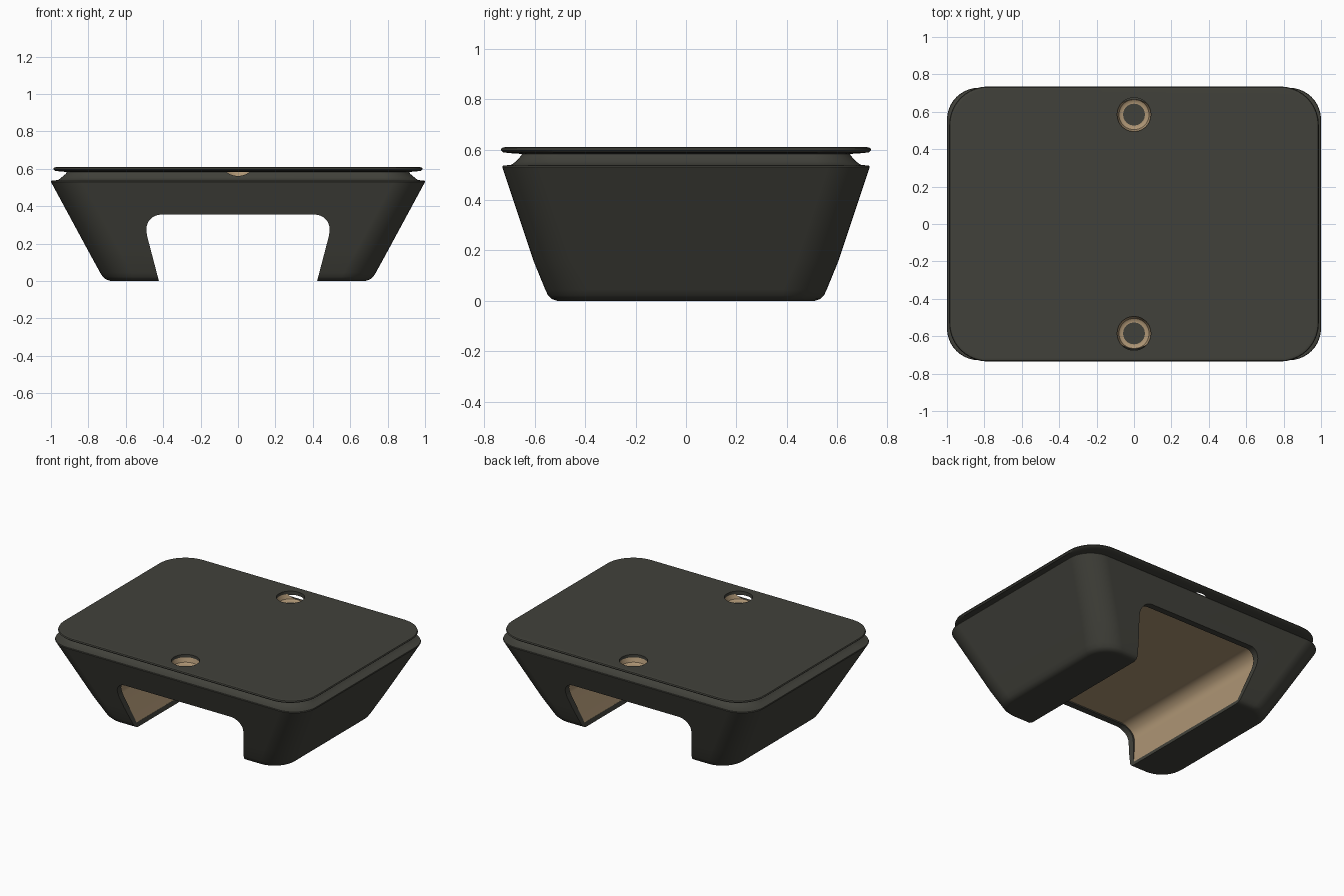
import bpy, bmesh, math
from mathutils import Vector

cube = bpy.data.objects.get("Cube")
if cube:
    bpy.data.objects.remove(cube)


def make_material(name, rgb):
    mat = bpy.data.materials.new(name)
    mat.use_nodes = True
    mat.diffuse_color = (*rgb, 1)
    bsdf = next(n for n in mat.node_tree.nodes if n.type == 'BSDF_PRINCIPLED')
    bsdf.inputs["Base Color"].default_value = (*rgb, 1)
    return mat


DARK, TAN = 0, 1
MATERIALS = [make_material("charcoal", (.053, .053, .043)),
             make_material("tan lining", (.42, .30, .175))]


def make_loft(name, rings, side=DARK):
    """Skin a stack of closed rings; the two end caps stay dark."""
    bm = bmesh.new()
    loops = [[bm.verts.new(p) for p in ring] for ring in rings]
    n = len(loops[0])
    for low, high in zip(loops, loops[1:]):
        for i in range(n):
            j = (i + 1) % n
            bm.faces.new((low[i], low[j], high[j], high[i])).material_index = side
    bm.faces.new(loops[0][::-1])
    bm.faces.new(loops[-1])
    bmesh.ops.recalc_face_normals(bm, faces=bm.faces[:])
    mesh = bpy.data.meshes.new(name)
    bm.to_mesh(mesh)
    bm.free()
    for mat in MATERIALS:
        mesh.materials.append(mat)
    obj = bpy.data.objects.new(name, mesh)
    bpy.context.collection.objects.link(obj)
    return obj


def rounded_rect(hx, hy, r, z, cy=0, steps=10):
    """Horizontal rounded rectangle, counter-clockwise."""
    pts = []
    for k, (sx, sy) in enumerate([(1, 1), (-1, 1), (-1, -1), (1, -1)]):
        for i in range(steps + 1):
            a = math.pi / 2 * (k + i / steps)
            pts.append(Vector((sx * (hx - r) + r * math.cos(a),
                               cy + sy * (hy - r) + r * math.sin(a), z)))
    return pts


def circle(r, z, cy):
    return rounded_rect(r, r, r * .98, z, cy)


def cut(obj, cutter):
    """Carve the cutter out of the object, then discard it."""
    cutter.hide_render = True
    mod = obj.modifiers.new("cut", 'BOOLEAN')
    mod.operation = 'DIFFERENCE'
    mod.solver = 'EXACT'
    mod.object = cutter
    bpy.context.view_layer.objects.active = obj
    bpy.ops.object.modifier_apply(modifier=mod.name)
    bpy.data.objects.remove(cutter)


def finish(obj):
    bpy.ops.object.select_all(action='DESELECT')
    obj.select_set(True)
    bpy.context.view_layer.objects.active = obj
    bpy.ops.object.shade_smooth_by_angle(angle=math.radians(35))
    mod = obj.modifiers.new("clean shading", 'WEIGHTED_NORMAL')
    mod.keep_sharp = True


def tunnel_profile(grow, bottom):
    """Arch outline in x and z, open toward the floor."""
    half = [(.41 + grow + .32 * max(bottom, 0), bottom), (.487 + grow, .245)]
    cx, cz, r = .412, .277, .078 + grow
    for i in range(11):
        a = math.radians(-5 + 95 * i / 10)
        half.append((cx + r * math.cos(a), cz + r * math.sin(a)))
    return half + [(-x, z) for x, z in reversed(half)]


def tunnel(name, grow, bottom, depth, side):
    """Prism along y; depth gives the half length at each height."""
    profile = tunnel_profile(grow, bottom)
    rings = [[(x, s * depth(z), z) for x, z in profile] for s in (-1, 1)]
    return make_loft(name, rings, side)


# Flared body with rounded foot and a recessed neck under the top
body = make_loft("table_body", [rounded_rect(*s) for s in (
    (.68, .51, .14, 0), (.705, .533, .155, .008), (.722, .547, .165, .022),
    (.737, .558, .17, .045), (.80, .605, .17, .16), (1.0, .728, .17, .53),
    (.998, .726, .17, .536), (.962, .692, .16, .54), (.945, .674, .16, .553),
    (.92, .655, .15, .574), (.91, .645, .15, .592))])

# Open tunnel, then a slightly wider lining that leaves a dark rim
cut(body, tunnel("tunnel_cutter", 0, -.05, lambda z: 1, DARK))
cut(body, tunnel("lining_cutter", .012, .03, lambda z: .505 + .34 * z, TAN))

# Thin top panel with soft edges
top = make_loft("table_top", [rounded_rect(*s) for s in (
    (.90, .64, .15, .582), (.95, .70, .19, .586), (.978, .725, .2, .589),
    (.988, .735, .205, .598), (.984, .731, .2, .606), (.97, .718, .19, .61))])

# Finger holes through the top, with tan bowls that break out of the neck
for sign in (-1, 1):
    y = sign * .585
    cut(body, make_loft("bowl_cutter", [
        circle(.058, .545, y), circle(.08, .56, y), circle(.1, .62, y)], TAN))
    cut(top, make_loft("hole_cutter", [circle(.09, .5, y), circle(.09, .7, y)]))

for part in (body, top):
    finish(part)
